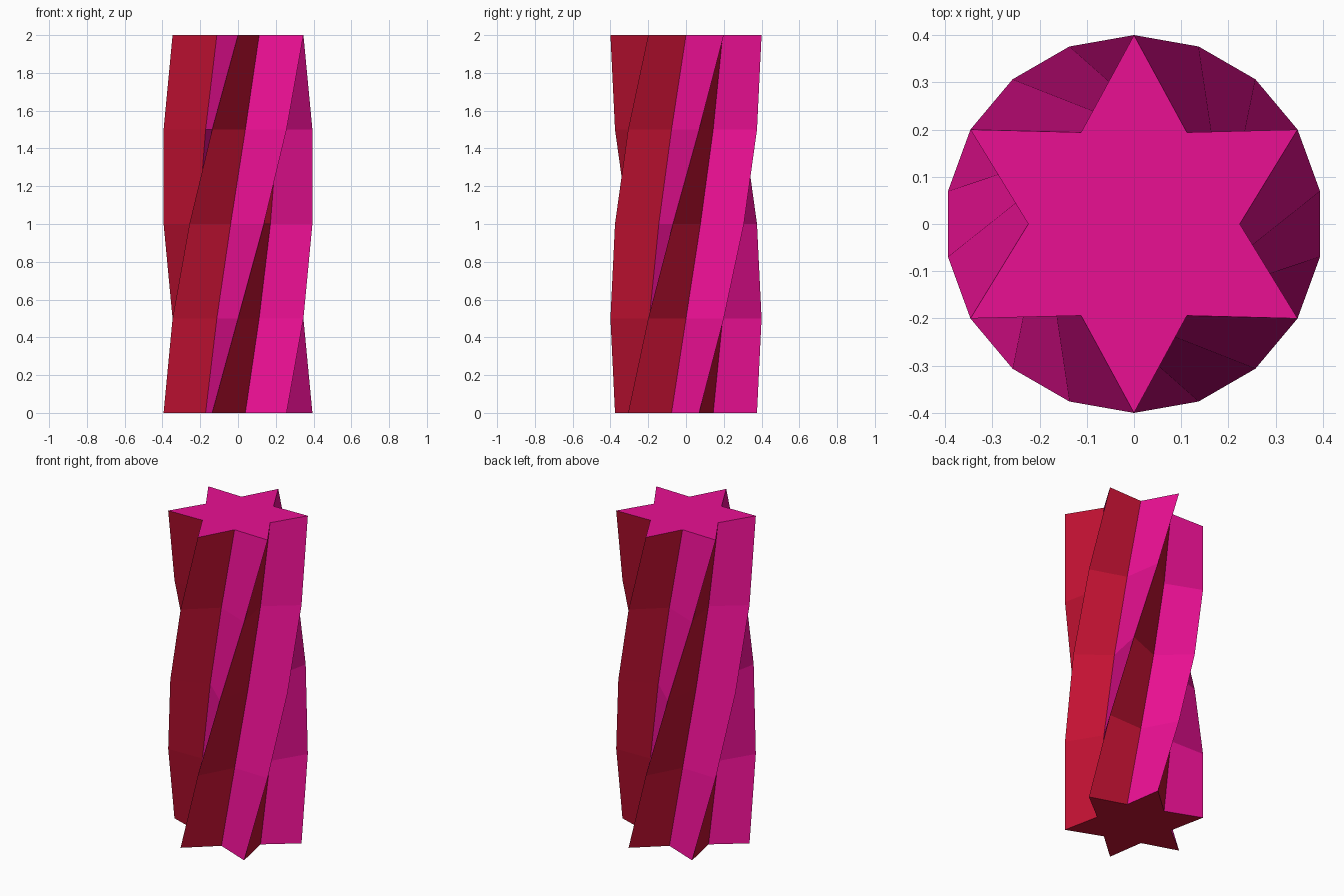
import bpy, bmesh
from math import sin, cos, radians

if "Cube" in bpy.data.objects:
    bpy.data.objects.remove(bpy.data.objects["Cube"])

POINTS, R_OUT, R_IN = 6, 0.4, 0.224
LEVELS, STEP, TWIST = 5, 0.5, 20


def material(name, rgb):
    m = bpy.data.materials.new(name)
    m.diffuse_color = (*rgb, 1)
    m.use_nodes = True
    m.node_tree.nodes["Principled BSDF"].inputs["Base Color"].default_value = m.diffuse_color
    return m


bm = bmesh.new()

# Star outlines, each turned 20 degrees further than the one below
rings = []
for level in range(LEVELS):
    ring = []
    for i in range(2 * POINTS):
        r = R_OUT if i % 2 == 0 else R_IN
        a = radians(-50 + TWIST * level + 180 / POINTS * i)
        ring.append(bm.verts.new((r * cos(a), r * sin(a), STEP * level)))
    rings.append(ring)

# Flutes: the two flanks of each ridge alternate red and pink
for low, high in zip(rings, rings[1:]):
    for i in range(2 * POINTS):
        j = (i + 1) % (2 * POINTS)
        face = bm.faces.new((low[i], low[j], high[j], high[i]))
        face.material_index = 1 if i % 2 == 0 else 0

# Star caps
bm.faces.new(rings[-1]).material_index = 0
bm.faces.new(rings[0][::-1]).material_index = 1

mesh = bpy.data.meshes.new("twisted_star_column")
bm.to_mesh(mesh)
bm.free()
mesh.materials.append(material("pink", (0.82, 0.005, 0.29)))
mesh.materials.append(material("red", (0.55, 0.006, 0.033)))
column = bpy.data.objects.new("twisted_star_column", mesh)
bpy.context.collection.objects.link(column)
